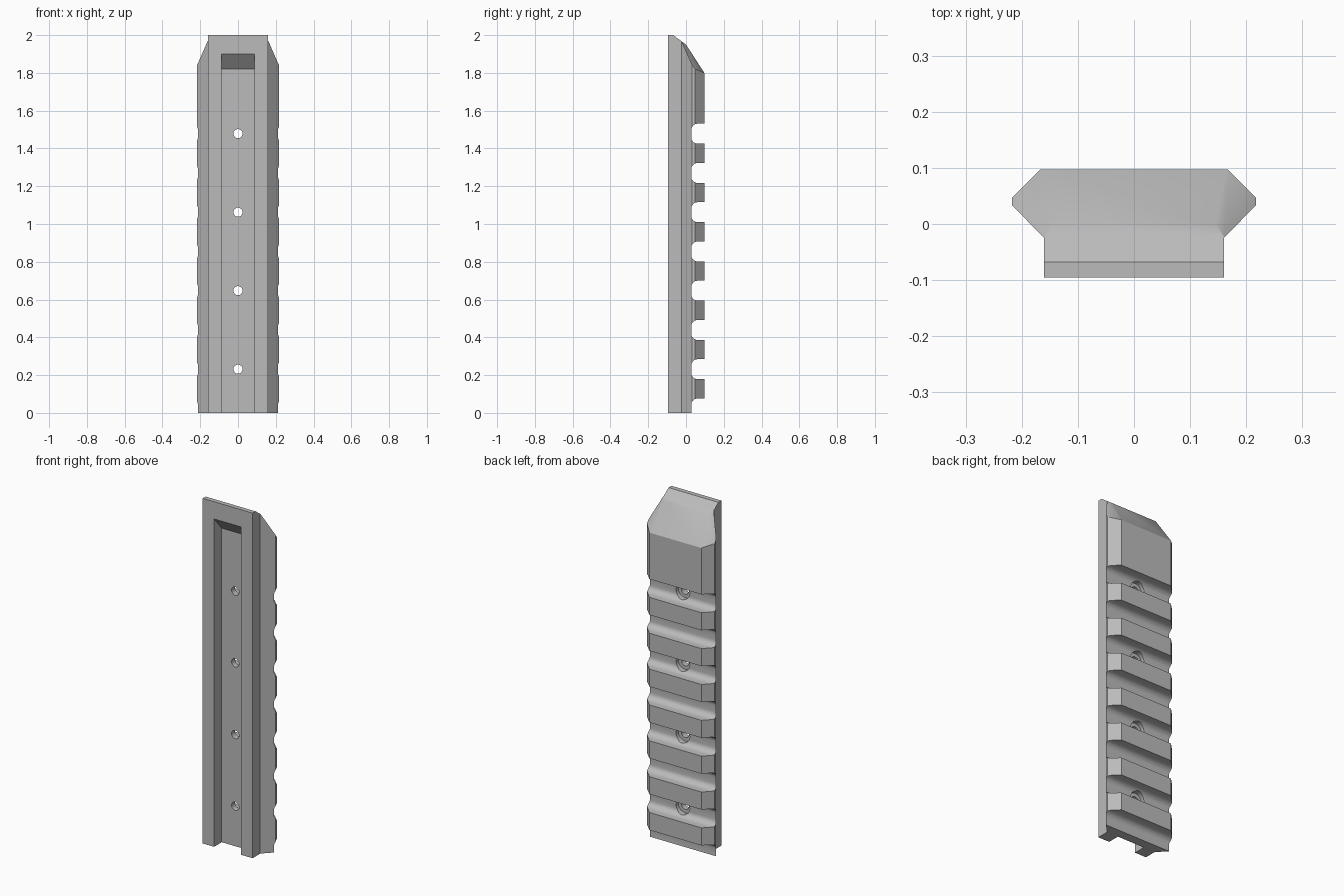
import bpy, bmesh, math
from mathutils import Vector

cube = bpy.data.objects.get("Cube")
if cube:
    bpy.data.objects.remove(cube, do_unlink=True)

grey = bpy.data.materials.new("plain_grey")
grey.use_nodes = True
COLOUR = (0.5, 0.5, 0.5, 1)
grey.diffuse_color = COLOUR
grey.node_tree.nodes["Principled BSDF"].inputs["Base Color"].default_value = COLOUR


def add_prism(bm, outline, sweep):
    """Closed outline of 3D points swept along a vector."""
    face = bm.faces.new([bm.verts.new(p) for p in outline])
    ext = bmesh.ops.extrude_face_region(bm, geom=[face])
    moved = [g for g in ext["geom"] if isinstance(g, bmesh.types.BMVert)]
    bmesh.ops.translate(bm, verts=moved, vec=sweep)


def make_object(name, bm):
    bmesh.ops.recalc_face_normals(bm, faces=bm.faces)
    mesh = bpy.data.meshes.new(name)
    bm.to_mesh(mesh)
    bm.free()
    mesh.materials.append(grey)
    obj = bpy.data.objects.new(name, mesh)
    bpy.context.collection.objects.link(obj)
    return obj


def cut(target, bm):
    cutter = make_object("cutter", bm)
    cutter.hide_render = True
    mod = target.modifiers.new("cut", 'BOOLEAN')
    mod.operation, mod.solver, mod.object = 'DIFFERENCE', 'EXACT', cutter
    bpy.context.view_layer.objects.active = target
    bpy.ops.object.modifier_apply(modifier=mod.name)
    bpy.data.objects.remove(cutter, do_unlink=True)


# Rail body: dovetail cross-section swept upwards
half = [(0.16, -0.095), (0.16, -0.025), (0.217, 0.033), (0.217, 0.047), (0.167, 0.097)]
section = half + [(-x, y) for x, y in reversed(half)]
bm = bmesh.new()
add_prism(bm, [(x, y, 0) for x, y in section], (0, 0, 2))

# Sloped top end: planes z = a + b*x + c*y, everything above is removed
for a, b, c in [(1.95, 0, -0.735), (1.95, 0, -1.546),
                (2.083, -0.915, -1.34), (2.083, 0.915, -1.34)]:
    cut_geom = bmesh.ops.bisect_plane(
        bm, geom=bm.verts[:] + bm.edges[:] + bm.faces[:], dist=1e-6,
        plane_co=Vector((0, 0, a)), plane_no=Vector((-b, -c, 1)), clear_outer=True)
    rim = [g for g in cut_geom["geom_cut"] if isinstance(g, bmesh.types.BMEdge)]
    bmesh.ops.holes_fill(bm, edges=rim, sides=0)
rail = make_object("rail", bm)

# Front channel with a slanted upper end
bm = bmesh.new()
side = [(-0.12, -0.1), (-0.025, -0.1), (-0.025, 1.82), (-0.095, 1.9), (-0.12, 1.929)]
add_prism(bm, [(-0.087, y, z) for y, z in side], (0.174, 0, 0))
cut(rail, bm)

# Cross slots with rounded floors
PITCH, FIRST, HALF_W, FLOOR, R = 0.2078, 0.0235, 0.053, 0.028, 0.034
bm = bmesh.new()
for i in range(8):
    zc = FIRST + i * PITCH
    low = []
    for k in range(7):
        t = math.radians(15 * k)
        low.append((FLOOR + R - R * math.sin(t), HALF_W - R + R * math.cos(t)))
    low = [(0.15, HALF_W)] + low
    outline = low + [(y, -z) for y, z in reversed(low)]
    add_prism(bm, [(-0.3, y, zc + z) for y, z in outline], (0.6, 0, 0))
cut(rail, bm)


# Screw holes and their counterbores, in every second slot
def drill(radius, y0, y1):
    bm = bmesh.new()
    for i in range(1, 8, 2):
        zc = FIRST + i * PITCH
        ring = [math.tau * k / 32 for k in range(32)]
        add_prism(bm, [(radius * math.cos(t), y0, zc + radius * math.sin(t)) for t in ring],
                  (0, y1 - y0, 0))
    cut(rail, bm)


drill(0.044, 0.008, 0.15)
drill(0.024, -0.06, 0.05)

# Smooth shading with crisp edges
bpy.ops.object.select_all(action='DESELECT')
rail.select_set(True)
bpy.context.view_layer.objects.active = rail
bpy.ops.object.shade_smooth_by_angle(angle=math.radians(30))
